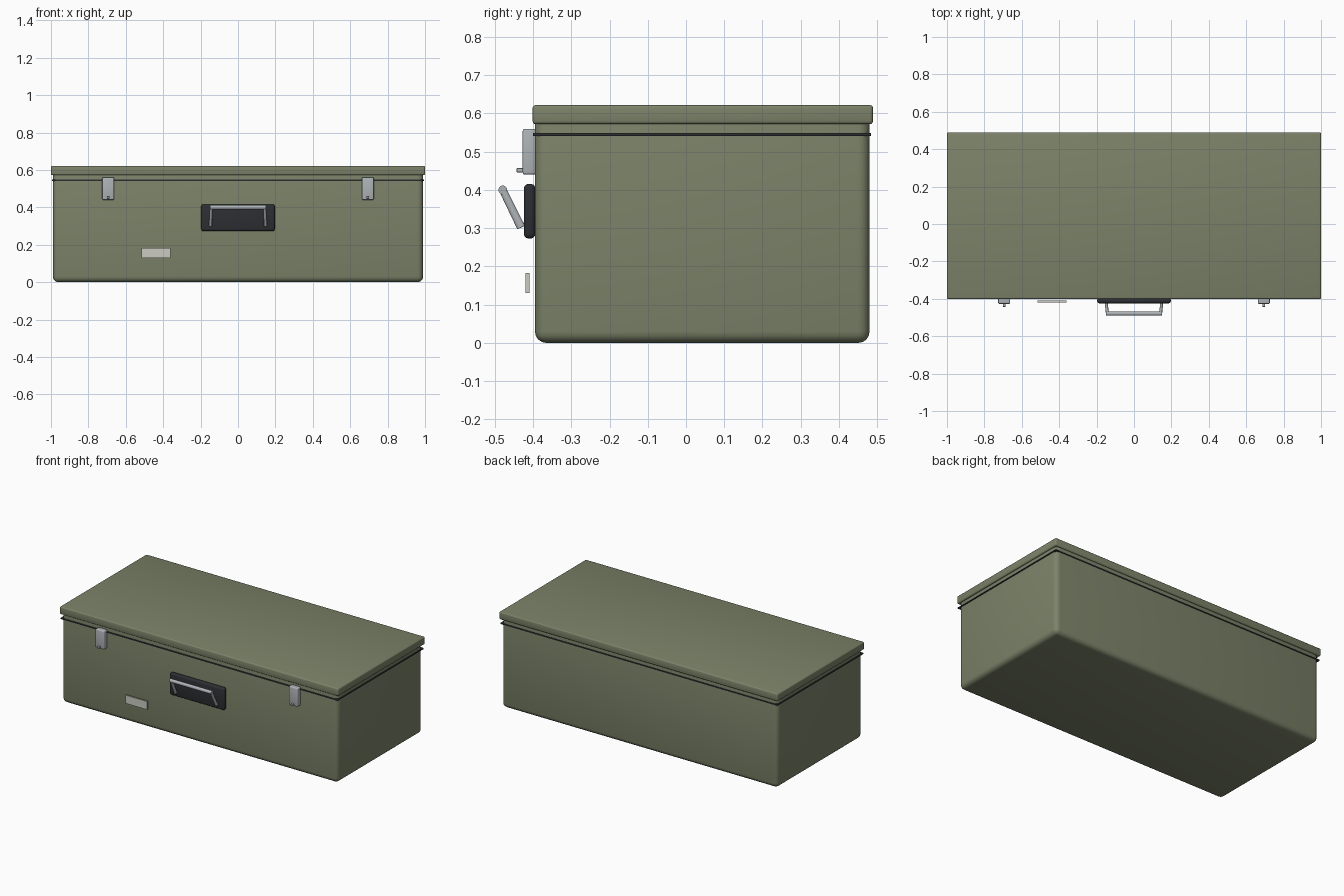
import bpy, math
from mathutils import Vector

if "Cube" in bpy.data.objects:
    bpy.data.objects.remove(bpy.data.objects["Cube"])


def mat(name, rgb):
    m = bpy.data.materials.new(name)
    m.diffuse_color = (*rgb, 1)
    m.use_nodes = True
    m.node_tree.nodes["Principled BSDF"].inputs["Base Color"].default_value = m.diffuse_color
    return m


OLIVE = mat("olive_paint", (0.20, 0.225, 0.14))
DARK = mat("dark_rubber", (0.025, 0.028, 0.032))
STEEL = mat("steel", (0.42, 0.45, 0.47))
PALE = mat("pale_plate", (0.60, 0.60, 0.54))


def finish(ob, name, material):
    ob.name = name
    ob.data.materials.append(material)
    bpy.ops.object.shade_smooth_by_angle(angle=math.radians(35))
    return ob


def box(name, lo, hi, material, bevel=0.0, segments=3):
    """Box between two corners with rounded edges."""
    lo, hi = Vector(lo), Vector(hi)
    bpy.ops.mesh.primitive_cube_add(size=1, location=(lo + hi) / 2)
    ob = bpy.context.object
    ob.scale = hi - lo
    bpy.ops.object.transform_apply(location=False, rotation=False, scale=True)
    if bevel:
        mod = ob.modifiers.new("round", "BEVEL")
        mod.width = bevel
        mod.segments = segments
        bpy.ops.object.modifier_apply(modifier=mod.name)
    return finish(ob, name, material)


def rod(name, a, b, r1, r2, material, flatten=1.0):
    """Tapered round rod from a to b."""
    a, b = Vector(a), Vector(b)
    bpy.ops.mesh.primitive_cone_add(vertices=20, radius1=r1, radius2=r2,
                                    depth=(b - a).length, location=(a + b) / 2)
    ob = bpy.context.object
    ob.scale.x = flatten
    bpy.ops.object.transform_apply(location=False, rotation=False, scale=True)
    ob.rotation_mode = "QUATERNION"
    ob.rotation_quaternion = Vector((0, 0, 1)).rotation_difference(b - a)
    return finish(ob, name, material)


# Case body, seal and lid
box("case_body", (-0.99, -0.395, 0), (0.99, 0.48, 0.60), OLIVE, 0.03, 4)
box("seal_strip", (-0.995, -0.40, 0.541), (0.995, 0.484, 0.549), DARK, 0.002, 2)
box("lid", (-1, -0.401, 0.572), (1, 0.489, 0.622), OLIVE, 0.008, 3)

# Latches with small release tabs
for side, s in (("left", -1), ("right", 1)):
    x = 0.694 * s
    box(f"latch_{side}", (x - 0.032, -0.427, 0.44), (x + 0.032, -0.392, 0.56), STEEL, 0.006)
    box(f"latch_tab_{side}", (x - 0.007, -0.443, 0.446), (x + 0.007, -0.42, 0.457), STEEL, 0.002, 2)

# Handle: backing plate, two slanted arms and a grip bar
box("handle_plate", (-0.197, -0.424, 0.273), (0.197, -0.394, 0.416), DARK, 0.012)
for side, s in (("left", -1), ("right", 1)):
    rod(f"handle_arm_{side}", (0.147 * s, -0.431, 0.302), (0.143 * s, -0.479, 0.400),
        0.011, 0.010, STEEL, 0.75)
rod("handle_grip", (-0.15, -0.479, 0.400), (0.15, -0.479, 0.400), 0.0115, 0.0115, STEEL)

# Blank identification plate
box("label_plate", (-0.515, -0.419, 0.130), (-0.361, -0.409, 0.183), PALE)
